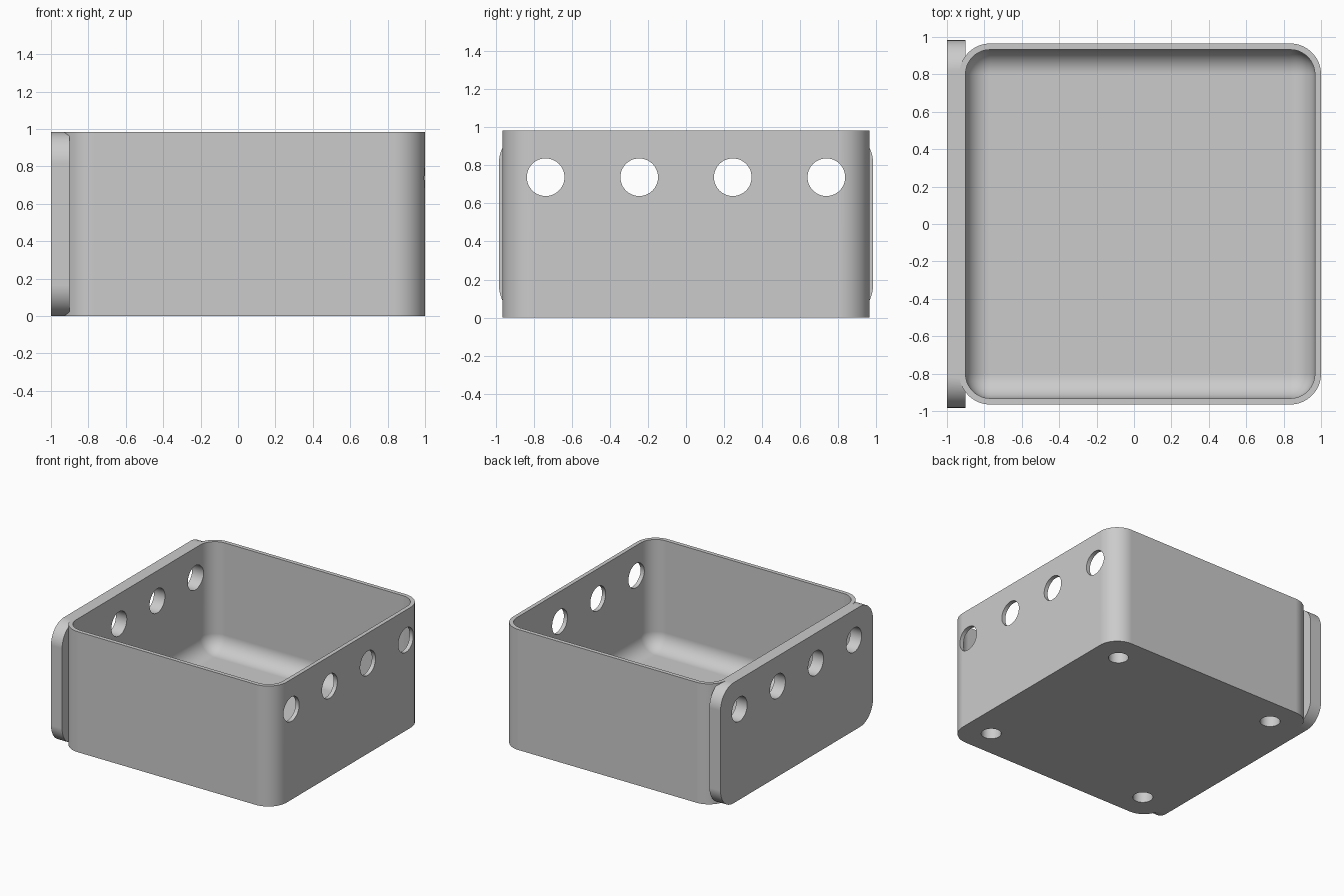
import bpy, bmesh, math
from mathutils import Matrix, Vector

if "Cube" in bpy.data.objects:
    bpy.data.objects.remove(bpy.data.objects["Cube"])

grey = bpy.data.materials.new("light grey")
grey.use_nodes = True
colour = (0.6, 0.6, 0.6, 1)
grey.diffuse_color = colour
grey.node_tree.nodes["Principled BSDF"].inputs["Base Color"].default_value = colour

HEIGHT = 0.983
CENTRE_X = 0.033
WALL = 0.033
FLOOR = 0.1
RADIUS = 0.165


def finish(name, bm):
    mesh = bpy.data.meshes.new(name)
    bm.to_mesh(mesh)
    bm.free()
    mesh.materials.append(grey)
    obj = bpy.data.objects.new(name, mesh)
    bpy.context.collection.objects.link(obj)
    return obj


def rounded_box(name, low, high, radius, rounded):
    """Box between two corners; edges picked by rounded(a, b) are filleted."""
    low, high = Vector(low), Vector(high)
    bm = bmesh.new()
    bmesh.ops.create_cube(bm, size=1)
    bmesh.ops.scale(bm, vec=high - low, verts=bm.verts)
    bmesh.ops.translate(bm, vec=(low + high) / 2, verts=bm.verts)
    edges = [e for e in bm.edges if rounded(e.verts[0].co, e.verts[1].co)]
    bmesh.ops.bevel(bm, geom=edges, offset=radius, segments=16,
                    profile=0.5, affect='EDGES')
    return finish(name, bm)


def drill(name, centre, radius, length, axis):
    bm = bmesh.new()
    turn = Matrix.Rotation(math.pi / 2, 4, 'Y') if axis == 'X' else Matrix.Identity(4)
    bmesh.ops.create_cone(bm, cap_ends=True, segments=48, radius1=radius,
                          radius2=radius, depth=length,
                          matrix=Matrix.Translation(centre) @ turn)
    return finish(name, bm)


def combine(target, tool, operation):
    mod = target.modifiers.new(operation, 'BOOLEAN')
    mod.object = tool
    mod.operation = operation
    mod.solver = 'EXACT'
    bpy.context.view_layer.objects.active = target
    bpy.ops.object.modifier_apply(modifier=mod.name)
    bpy.data.objects.remove(tool)


def upright(a, b):
    return abs(a.z - b.z) > 0.1


def along_x(a, b):
    return abs(a.x - b.x) > 0.01


# Outer shell joined to the side mounting plate
hx, hy = 0.967, 0.965
box = rounded_box("storage_box", (CENTRE_X - hx, -hy, 0),
                  (CENTRE_X + hx, hy, HEIGHT), RADIUS, upright)
plate = rounded_box("mounting_plate", (-1, -0.983, 0), (-0.9, 0.983, HEIGHT),
                    RADIUS, along_x)
combine(box, plate, 'UNION')

# Hollow interior with filleted corners and floor edge
ix, iy = hx - WALL, hy - WALL
cavity = rounded_box("cavity", (CENTRE_X - ix, -iy, FLOOR),
                     (CENTRE_X + ix, iy, HEIGHT + 0.5), RADIUS - WALL,
                     lambda a, b: upright(a, b) or max(a.z, b.z) < HEIGHT)
combine(box, cavity, 'DIFFERENCE')

# Row of round holes through both side walls
for step in (-1.5, -0.5, 0.5, 1.5):
    hole = drill("side_hole", (0, step * 0.492, 0.738), 0.099, 3, 'X')
    combine(box, hole, 'DIFFERENCE')

# Blind sockets under the floor corners
for sx in (-1, 1):
    for sy in (-1, 1):
        socket = drill("foot_socket", (CENTRE_X + sx * 0.74, sy * 0.74, 0),
                       0.075, 0.176, 'Z')
        combine(box, socket, 'DIFFERENCE')

# Smooth fillets, sharp edges, even shading on the flats
bpy.ops.object.select_all(action='DESELECT')
box.select_set(True)
bpy.context.view_layer.objects.active = box
bpy.ops.object.shade_smooth_by_angle(angle=math.radians(30))
box.modifiers.new("even_shading", 'WEIGHTED_NORMAL').keep_sharp = True
